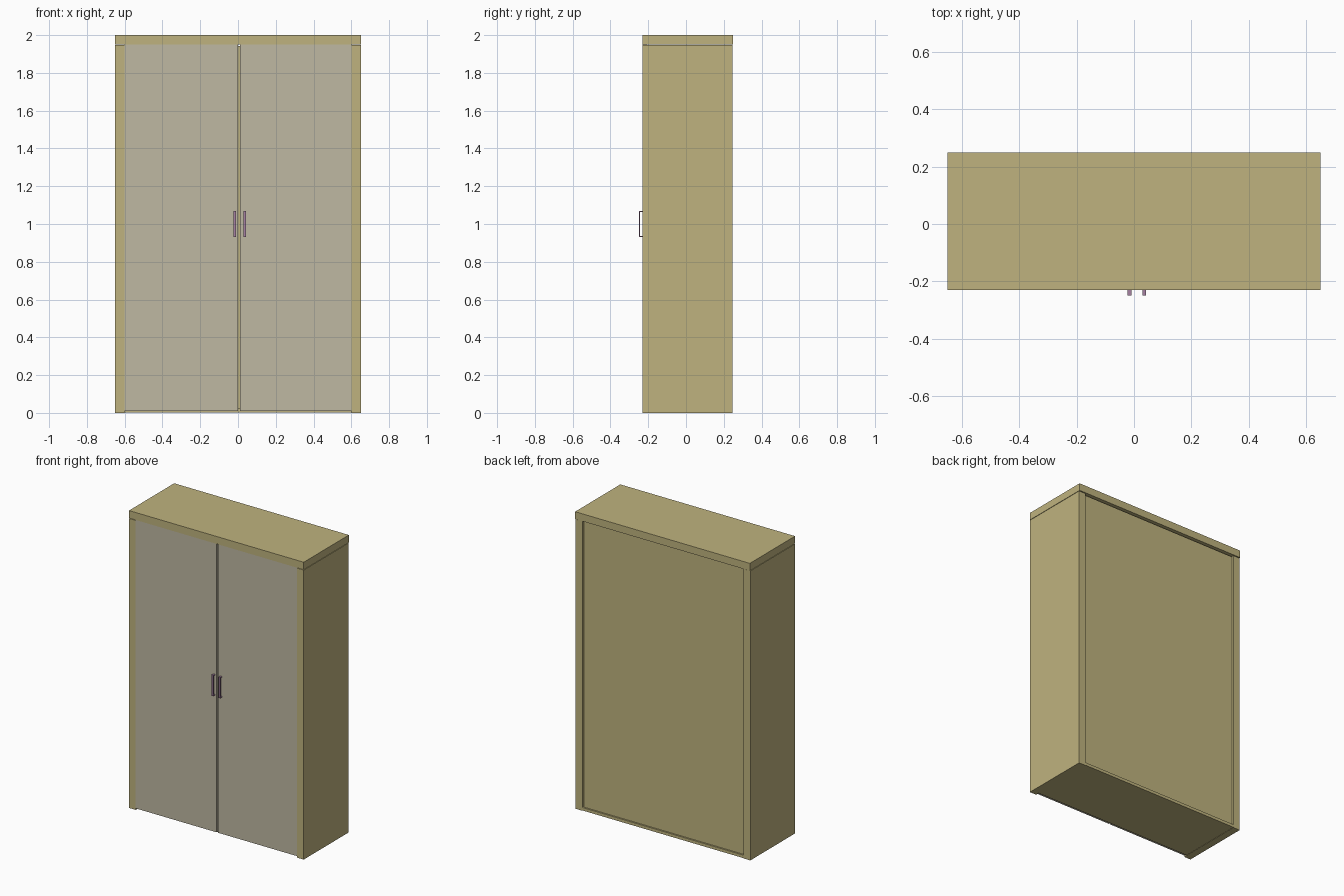
import bpy, bmesh
from mathutils import Vector

if "Cube" in bpy.data.objects:
    bpy.data.objects.remove(bpy.data.objects["Cube"])


def material(name, color):
    m = bpy.data.materials.new(name)
    m.diffuse_color = (*color, 1)
    m.use_nodes = True
    m.node_tree.nodes["Principled BSDF"].inputs["Base Color"].default_value = m.diffuse_color
    return m


wood = material("wood", (0.52, 0.45, 0.21))
door_mat = material("door_finish", (0.52, 0.48, 0.36))
metal = material("handle_finish", (0.38, 0.22, 0.36))


def boxes(name, mat, *bounds):
    """One object made of boxes given as (x0, x1, y0, y1, z0, z1)."""
    bm = bmesh.new()
    for x0, x1, y0, y1, z0, z1 in bounds:
        vs = bmesh.ops.create_cube(bm, size=1)["verts"]
        size = Vector((x1 - x0, y1 - y0, z1 - z0))
        mid = Vector((x0 + x1, y0 + y1, z0 + z1)) / 2
        for v in vs:
            v.co = v.co * size + mid
    me = bpy.data.meshes.new(name)
    bm.to_mesh(me)
    bm.free()
    me.materials.append(mat)
    ob = bpy.data.objects.new(name, me)
    bpy.context.collection.objects.link(ob)
    return ob


# Carcass: top overhangs the sides slightly at the back
boxes("top_panel", wood, (-0.65, 0.65, -0.23, 0.25, 1.95, 2.0))
boxes("left_side", wood, (-0.65, -0.60, -0.23, 0.245, 0, 1.947))
boxes("right_side", wood, (0.60, 0.65, -0.23, 0.245, 0, 1.947))
boxes("bottom_panel", wood, (-0.60, 0.60, -0.208, 0.245, 0.002, 0.022))
boxes("back_panel", wood, (-0.595, 0.595, 0.215, 0.235, 0.022, 1.942))

# Doors with a narrow gap between them
boxes("left_door", door_mat, (-0.60, 0.001, -0.23, -0.21, 0.01, 1.95))
boxes("right_door", door_mat, (0.011, 0.60, -0.23, -0.21, 0.01, 1.95))

# Bracket handles: a bar on two short posts
for name, x in (("left_handle", -0.016), ("right_handle", 0.036)):
    a, b = x - 0.0065, x + 0.0065
    boxes(name, metal,
          (a, b, -0.25, -0.244, 0.93, 1.07),
          (a, b, -0.244, -0.23, 0.93, 0.936),
          (a, b, -0.244, -0.23, 1.064, 1.07))
